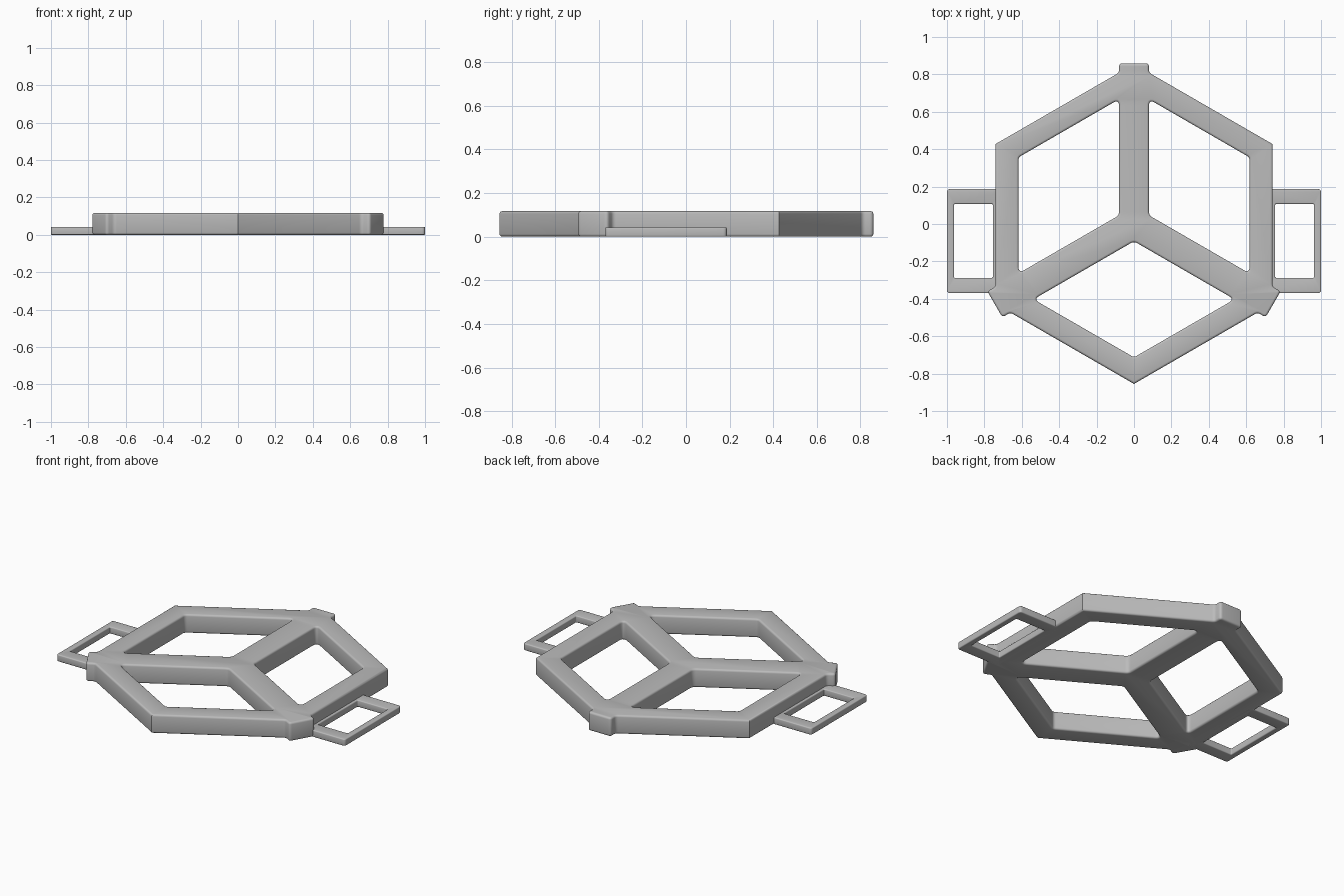
import bpy, bmesh, math
from mathutils import Vector, Matrix

if "Cube" in bpy.data.objects:
    bpy.data.objects.remove(bpy.data.objects["Cube"])

grey = bpy.data.materials.new("plain grey")
grey.use_nodes = True
COLOUR = (0.5, 0.5, 0.5, 1)
grey.diffuse_color = COLOUR
grey.node_tree.nodes["Principled BSDF"].inputs["Base Color"].default_value = COLOUR

R = 0.855        # outer corner radius of the hexagon
R_IN = 0.713     # inner corner radius
HALF = 0.08      # half width of a spoke
S = math.tan(math.radians(30))


def rounded(corners, steps=5):
    """Round each (x, y, cut) corner; a cut of zero stays sharp."""
    pts = []
    for i, (x, y, cut) in enumerate(corners):
        p = Vector((x, y))
        if not cut:
            pts.append(p)
            continue
        a = p + (Vector(corners[i - 1][:2]) - p).normalized() * cut
        b = p + (Vector(corners[(i + 1) % len(corners)][:2]) - p).normalized() * cut
        for k in range(steps + 1):
            t = k / steps
            pts.append(a * (1 - t) ** 2 + p * 2 * t * (1 - t) + b * t * t)
    return pts


def plate(name, loops, height, bevel):
    """Flat plate with holes and softly rounded rims, standing on z = 0."""
    curve = bpy.data.curves.new(name, "CURVE")
    curve.dimensions = "2D"
    curve.fill_mode = "BOTH"
    curve.extrude = height / 2 - bevel
    curve.bevel_depth = bevel
    curve.bevel_resolution = 2
    curve.offset = -bevel
    for pts in loops:
        spline = curve.splines.new("POLY")
        spline.points.add(len(pts) - 1)
        for sp, p in zip(spline.points, pts):
            sp.co = (p.x, p.y, 0, 1)
        spline.use_cyclic_u = True
    ob = bpy.data.objects.new(name, curve)
    bpy.context.collection.objects.link(ob)
    bpy.ops.object.select_all(action="DESELECT")
    ob.select_set(True)
    bpy.context.view_layer.objects.active = ob
    bpy.ops.object.convert(target="MESH")
    ob = bpy.context.object
    bm = bmesh.new()
    bm.from_mesh(ob.data)
    bmesh.ops.translate(bm, verts=bm.verts, vec=(0, 0, height / 2))
    bmesh.ops.remove_doubles(bm, verts=bm.verts, dist=0.0002)
    bmesh.ops.recalc_face_normals(bm, faces=bm.faces)
    bm.to_mesh(ob.data)
    bm.free()
    ob.data.materials.clear()
    ob.data.materials.append(grey)
    bpy.ops.object.shade_smooth_by_angle(angle=math.radians(40))
    return ob


def turned(corners, k):
    """Turn corners clockwise by k thirds of a circle."""
    m = Matrix.Rotation(-k * math.tau / 3, 2)
    return [(*(m @ Vector((x, y))), cut) for x, y, cut in corners]


# Hexagonal frame: three lugs on the rim, three windows between the spokes
shoulder = R - HALF * S
third = [(-HALF, shoulder, 0.015), (-HALF, 0.859, 0.018), (HALF, 0.859, 0.018),
         (HALF, shoulder, 0.015), (R * math.cos(math.pi / 6), R / 2, 0)]
side = R_IN * math.cos(math.pi / 6)
hub = HALF / math.cos(math.pi / 6)
window = [(HALF, R_IN - HALF * S, 0.035), (side, R_IN / 2, 0.015),
          (side, hub - side * S, 0.035), (HALF, hub - HALF * S, 0.02)]
outline = [c for k in range(3) for c in turned(third, k)]
loops = [rounded(outline)] + [rounded(turned(window, k)) for k in range(3)]
plate("hexagon_frame", loops, 0.117, 0.012)


# Thin strap loops on both sides
def box(x0, x1, y0, y1, cut):
    return [(x0, y0, cut), (x1, y0, cut), (x1, y1, cut), (x0, y1, cut)]


for name, s in (("left_strap_loop", 1), ("right_strap_loop", -1)):
    plate(name, [rounded(box(s * 0.70, s, -0.37, 0.187, 0.018)),
                 rounded(box(s * 0.755, s * 0.962, -0.288, 0.107, 0.006))], 0.043, 0.006)
